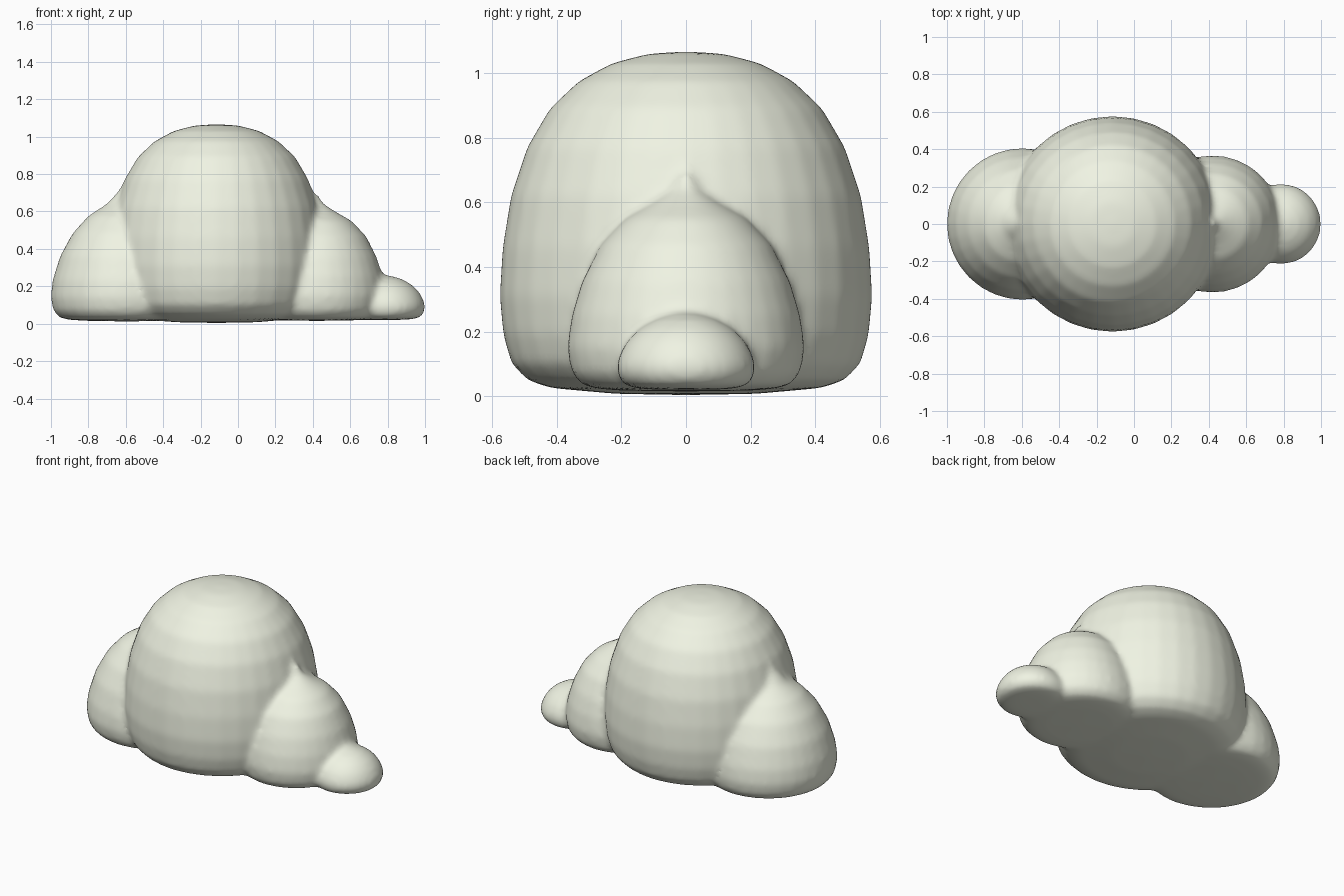
import bpy, bmesh, math

if "Cube" in bpy.data.objects:
    bpy.data.objects.remove(bpy.data.objects["Cube"])


def puff(name, x, profile, segments=32):
    """Closed round puff: (radius, z) profile spun about a vertical axis at x."""
    bm = bmesh.new()
    rings = []
    for r, z in profile:
        if r == 0:
            rings.append([bm.verts.new((x, 0, z))] * segments)
        else:
            rings.append([bm.verts.new((x + r * math.cos(2 * math.pi * i / segments),
                                        r * math.sin(2 * math.pi * i / segments), z))
                          for i in range(segments)])
    for low, high in zip(rings, rings[1:]):
        for i in range(segments):
            j = (i + 1) % segments
            corners = list(dict.fromkeys((low[i], low[j], high[j], high[i])))
            bm.faces.new(corners)
    bmesh.ops.recalc_face_normals(bm, faces=bm.faces)
    mesh = bpy.data.meshes.new(name)
    bm.to_mesh(mesh)
    bm.free()
    obj = bpy.data.objects.new(name, mesh)
    bpy.context.collection.objects.link(obj)
    return obj


# Large central puff, becomes the whole cloud
cloud = puff("cloud", -0.115, [
    (0, 0.004), (0.22, 0.008), (0.42, 0.026), (0.49, 0.05), (0.54, 0.10), (0.566, 0.19),
    (0.577, 0.31), (0.568, 0.46), (0.542, 0.62), (0.492, 0.77), (0.422, 0.89),
    (0.332, 0.975), (0.23, 1.03), (0.12, 1.059), (0, 1.067)])

# Left puff, its crest running up into the centre
left = puff("left_puff", -0.595, [
    (0, 0.012), (0.2, 0.015), (0.31, 0.021), (0.36, 0.033), (0.393, 0.07), (0.407, 0.14),
    (0.397, 0.23), (0.357, 0.36), (0.292, 0.48), (0.207, 0.575), (0.107, 0.64),
    (0.045, 0.71), (0, 0.79)])

# Right puff
right = puff("right_puff", 0.42, [
    (0, 0.015), (0.2, 0.018), (0.28, 0.024), (0.325, 0.038), (0.355, 0.075), (0.368, 0.15),
    (0.354, 0.25), (0.322, 0.355), (0.267, 0.465), (0.19, 0.548), (0.1, 0.60),
    (0.04, 0.64), (0, 0.71)])

# Small puff at the right tip
tip = puff("tip_puff", 0.785, [
    (0, 0.02), (0.1, 0.021), (0.16, 0.025), (0.2, 0.04), (0.218, 0.082),
    (0.21, 0.12), (0.187, 0.165), (0.15, 0.205), (0.1, 0.235), (0.05, 0.252), (0, 0.258)])

# Fuse the puffs into one smooth skin with softened creases
bpy.context.view_layer.objects.active = cloud
for part in (left, right, tip):
    mod = cloud.modifiers.new("fuse", 'BOOLEAN')
    mod.operation = 'UNION'
    mod.solver = 'EXACT'
    mod.object = part
    bpy.ops.object.modifier_apply(modifier=mod.name)
    bpy.data.objects.remove(part)
remesh = cloud.modifiers.new("even_skin", 'REMESH')
remesh.mode = 'VOXEL'
remesh.voxel_size = 0.018
remesh.use_smooth_shade = True
soften = cloud.modifiers.new("soften", 'SMOOTH')
soften.factor = 0.5
soften.iterations = 8

# Pale cream colour
cream = bpy.data.materials.new("cream")
cream.diffuse_color = (0.87, 0.90, 0.77, 1)
cream.use_nodes = True
cream.node_tree.nodes["Principled BSDF"].inputs["Base Color"].default_value = cream.diffuse_color
cloud.data.materials.append(cream)
